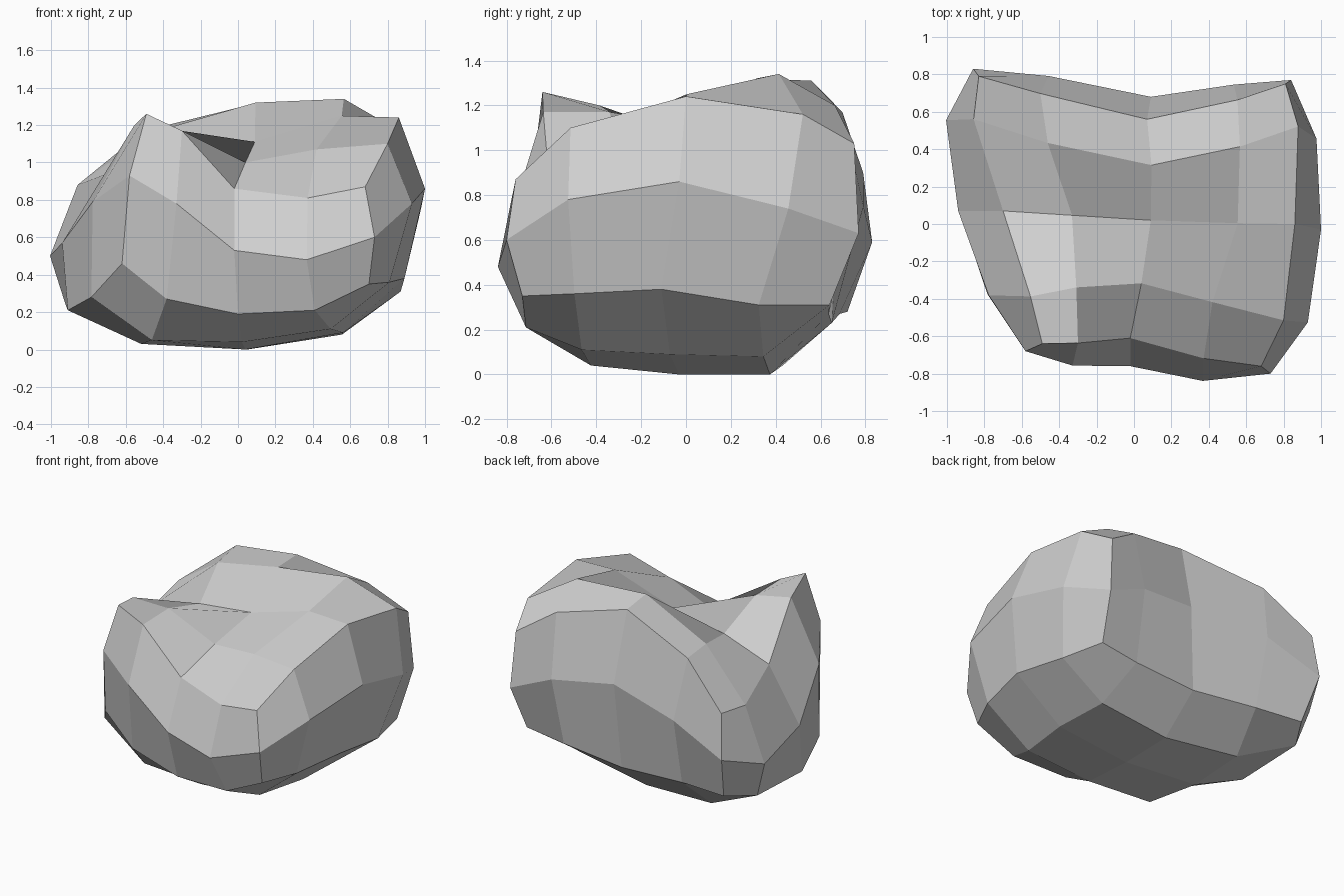
import bpy
import bmesh

default_cube = bpy.data.objects.get("Cube")
if default_cube:
    bpy.data.objects.remove(default_cube, do_unlink=True)

GRID = 5
SPACING = (0.0, 0.2, 0.5, 0.8, 1.0)


def curve_weights(t):
    """Weights of a smooth curve through a start, middle and end point."""
    return ((1 - t) * (1 - 2 * t), 4 * t * (1 - t), t * (2 * t - 1))


def spread(outline, row, column):
    """Plan position on a smooth patch through a three by three plan."""
    across = curve_weights(SPACING[column])
    along = curve_weights(SPACING[row])
    return [sum(along[j] * across[i] * outline[j][i][axis]
                for j in range(3) for i in range(3)) for axis in range(2)]


def is_rim(row, column):
    return row in (0, GRID - 1) or column in (0, GRID - 1)


def add_layer(bm, outline, heights, chips, rim_only=False):
    """Grid of points; chips shift single points to roughen the stone."""
    layer = {}
    for row in range(GRID):
        for column in range(GRID):
            if rim_only and not is_rim(row, column):
                continue
            x, y = spread(outline, row, column)
            dx, dy = chips.get((row, column), (0, 0))
            layer[row, column] = bm.verts.new(
                (x + dx, y + dy, heights[row][column]))
    return layer


def add_cap(bm, layer):
    for row in range(GRID - 1):
        for column in range(GRID - 1):
            bm.faces.new((layer[row, column], layer[row, column + 1],
                          layer[row + 1, column + 1], layer[row + 1, column]))


def add_wall(bm, lower, upper):
    last = GRID - 1
    loop = ([(0, i) for i in range(last)] + [(i, last) for i in range(last)]
            + [(last, last - i) for i in range(last)]
            + [(last - i, 0) for i in range(last)])
    for here, after in zip(loop, loop[1:] + loop[:1]):
        bm.faces.new((lower[here], lower[after], upper[after], upper[here]))


# Plans run front to back, each row from the right side to the left side
base_plan = [[(-.62, -.6), (0, -.68), (.7, -.73)],
             [(-.91, 0), (.04, -.03), (.89, -.11)],
             [(-.8, .72), (.05, .65), (.8, .64)]]
waist_plan = [[(-.58, -.68), (-.02, -.76), (.73, -.8)],
              [(-.94, .07), (0, 0), (1, -.03)],
              [(-.86, .83), (.09, .68), (.84, .77)]]
crown_plan = [[(-.49, -.64), (-.02, -.61), (.68, -.76)],
              [(-.7, .07), (.09, .02), (.86, 0)],
              [(-.83, .79), (.07, .56), (.81, .75)]]

# Heights of the underside, the widest ring and the dented top
base_heights = [[.46, .27, .19, .21, .35],
                [.28, .05, .04, .11, .36],
                [.21, .03, 0, .09, .38],
                [.24, .04, 0, .08, .31],
                [.28, .27, .23, .27, .31]]
flat = [0] * 3
waist_heights = [[.93, .78, .53, .48, .6],
                 [.79, *flat, .78],
                 [.57, *flat, .86],
                 [.5, *flat, .74],
                 [.59, .75, .82, .76, .63]]
crown_heights = [[1.26, 1.17, .86, .81, .87],
                 [1.2, 1.17, 1, 1.07, 1.1],
                 [.94, 1.05, 1.11, 1.25, 1.24],
                 [.88, 1.16, 1.32, 1.34, 1.16],
                 [.9, 1.17, 1.31, 1.2, 1.03]]

# Sideways shifts of single points, by row and column
base_chips = {(3, 0): (-.03, .1), (3, 1): (0, .03)}
waist_chips = {(0, 1): (.05, -.04), (0, 3): (-.04, -.05),
               (1, 4): (.04, -.03), (3, 0): (-.06, .03),
               (3, 4): (.02, .01), (4, 1): (0, .05), (4, 3): (-.03, .04)}
crown_chips = {(0, 1): (.03, -.03), (0, 3): (0, -.04),
               (1, 0): (.03, -.03), (1, 1): (.04, 0), (1, 2): (0, .03),
               (1, 3): (-.05, -.02), (1, 4): (.02, -.06),
               (2, 1): (.05, 0), (3, 0): (-.07, .06), (3, 1): (-.04, .02),
               (3, 2): (0, -.04), (3, 3): (0, .03), (3, 4): (.02, .07),
               (4, 1): (-.05, .05), (4, 3): (.02, .04)}

# Boulder: underside, two bands of wall and the top
bm = bmesh.new()
base = add_layer(bm, base_plan, base_heights, base_chips)
waist = add_layer(bm, waist_plan, waist_heights, waist_chips, rim_only=True)
crown = add_layer(bm, crown_plan, crown_heights, crown_chips)
add_cap(bm, base)
add_wall(bm, base, waist)
add_wall(bm, waist, crown)
add_cap(bm, crown)
bmesh.ops.recalc_face_normals(bm, faces=bm.faces)

mesh = bpy.data.meshes.new("boulder")
bm.to_mesh(mesh)
bm.free()
boulder = bpy.data.objects.new("boulder", mesh)
bpy.context.collection.objects.link(boulder)

# Plain stone colour
stone = bpy.data.materials.new("stone_grey")
stone.use_nodes = True
stone_colour = (.63, .63, .63, 1)
stone.diffuse_color = stone_colour
shader = next(n for n in stone.node_tree.nodes if n.type == "BSDF_PRINCIPLED")
shader.inputs["Base Color"].default_value = stone_colour
mesh.materials.append(stone)
